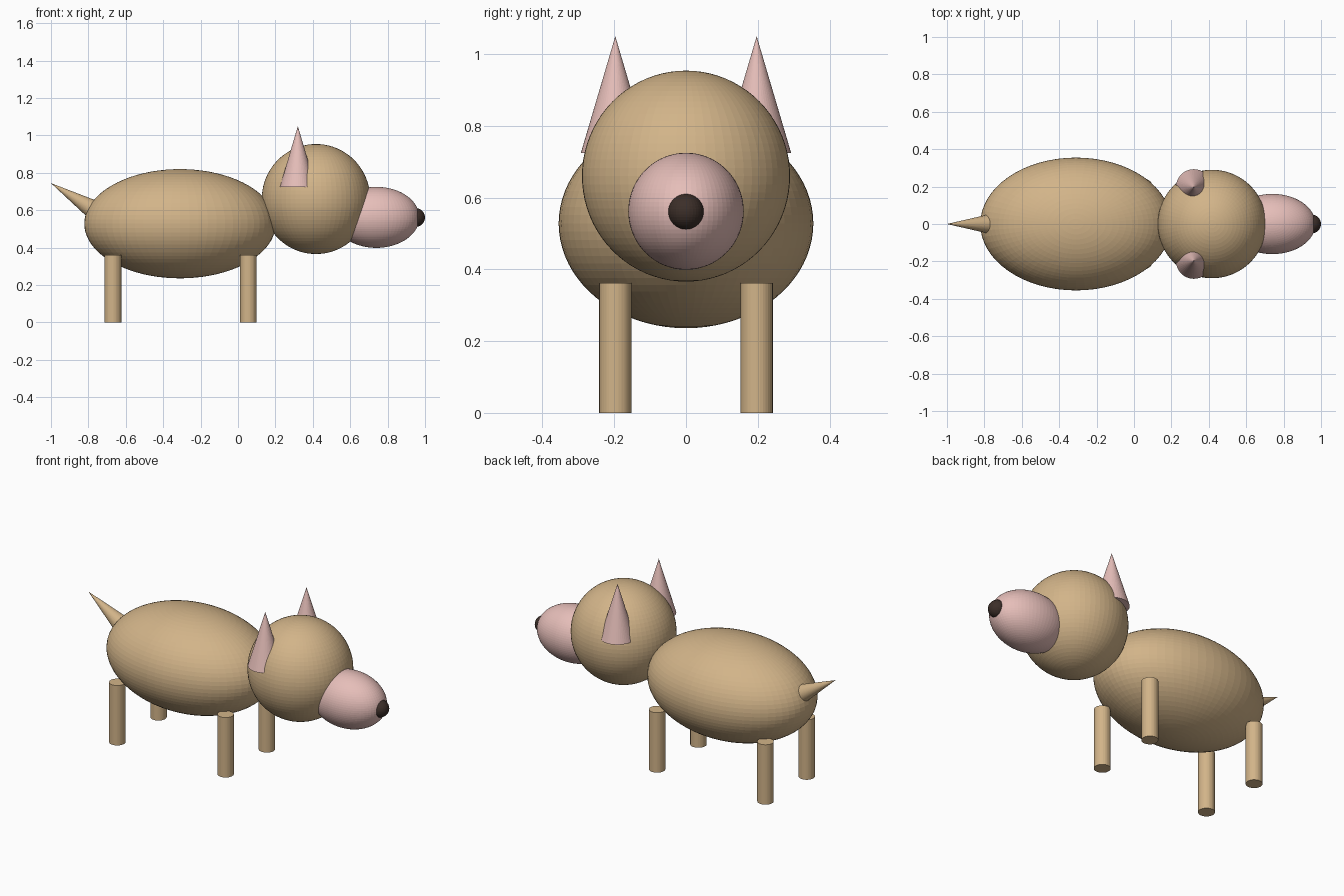
import bpy
from mathutils import Vector

if "Cube" in bpy.data.objects:
    bpy.data.objects.remove(bpy.data.objects["Cube"])


def material(name, rgb):
    m = bpy.data.materials.new(name)
    m.diffuse_color = (*rgb, 1.0)
    m.use_nodes = True
    m.node_tree.nodes["Principled BSDF"].inputs["Base Color"].default_value = m.diffuse_color
    return m


TAN = material("tan", (0.645, 0.456, 0.25))
PINK = material("pink", (0.79, 0.515, 0.485))
DARK = material("dark_brown", (0.045, 0.028, 0.022))


def finish(name, mat):
    ob = bpy.context.object
    ob.name = name
    ob.data.materials.append(mat)
    return ob


def ellipsoid(name, center, radii, mat, segments=64, rings=40):
    bpy.ops.mesh.primitive_uv_sphere_add(segments=segments, ring_count=rings,
                                         radius=1, location=center)
    ob = finish(name, mat)
    ob.scale = radii
    return ob


def cone(name, base, tip, radius, mat):
    base, tip = Vector(base), Vector(tip)
    axis = tip - base
    bpy.ops.mesh.primitive_cone_add(
        vertices=48, radius1=radius, radius2=0, depth=axis.length,
        location=(base + tip) / 2,
        rotation=axis.to_track_quat('Z', 'Y').to_euler())
    return finish(name, mat)


# Body, head, snout and nose
ellipsoid("body", (-0.31, 0, 0.528), (0.512, 0.355, 0.292), TAN)
ellipsoid("head", (0.417, 0, 0.66), (0.29, 0.29, 0.294), TAN)
ellipsoid("snout", (0.74, 0, 0.562), (0.23, 0.161, 0.163), PINK)
ellipsoid("nose", (0.95, 0, 0.561), (0.05, 0.05, 0.05), DARK, 32, 20)

# Tail, its base buried in the body
cone("tail", (-0.746, 0, 0.586), (-1.0, 0, 0.745), 0.058, TAN)

# Ears and legs, mirrored left and right
for side, s in (("right", -1), ("left", 1)):
    cone(f"ear_{side}", (0.32, s * 0.197, 0.725), (0.32, s * 0.197, 1.05),
         0.096, PINK)
    for end, x in (("front", 0.055), ("back", -0.669)):
        bpy.ops.mesh.primitive_cylinder_add(
            vertices=32, radius=0.045, depth=0.362,
            location=(x, s * 0.197, 0.181))
        finish(f"{end}_leg_{side}", TAN)
